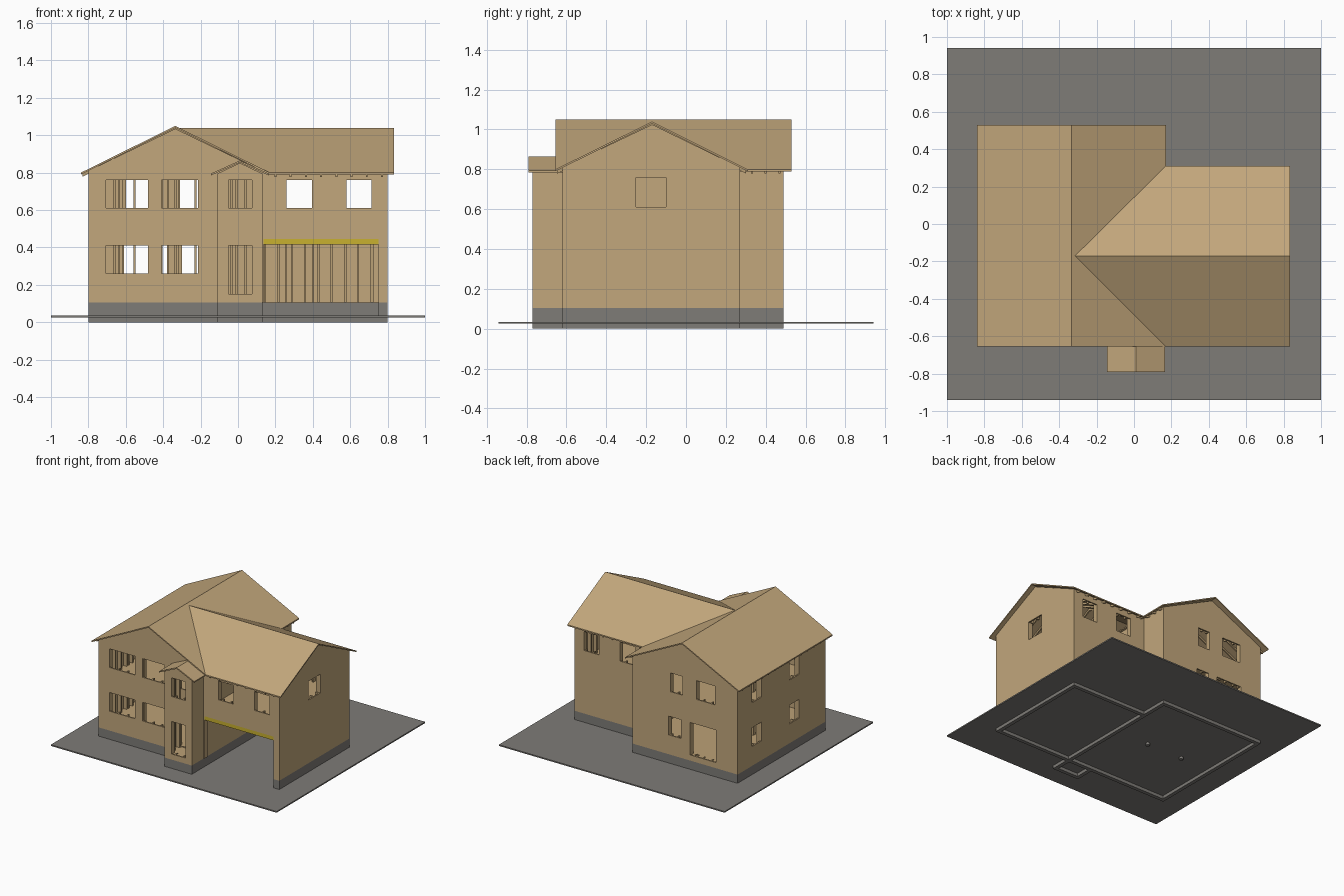
import bpy, bmesh
from mathutils import Vector

if "Cube" in bpy.data.objects:
    bpy.data.objects.remove(bpy.data.objects["Cube"])


def material(name, rgb):
    m = bpy.data.materials.new(name)
    m.use_nodes = True
    m.diffuse_color = (*rgb, 1)
    bsdf = next(n for n in m.node_tree.nodes if n.type == 'BSDF_PRINCIPLED')
    bsdf.inputs["Base Color"].default_value = (*rgb, 1)
    return m


TAN = material("tan sheathing", (.54, .385, .2))
LUMBER = material("framing lumber", (.5, .355, .18))
GREY = material("grey concrete", (.21, .2, .185))
YELLOW = material("yellow beam", (.58, .44, .03))

BASE, FLOOR, TOP = .105, .49, .81     # sill, upper floor and wall plate heights
SKIN = .01                            # sheathing thickness
UP, LOW = (.61, .76), (.26, .41)      # window heights
DOOR = (.15, .41)


def finish(name, bm, mat):
    bmesh.ops.recalc_face_normals(bm, faces=bm.faces)
    me = bpy.data.meshes.new(name)
    bm.to_mesh(me)
    bm.free()
    me.materials.append(mat)
    ob = bpy.data.objects.new(name, me)
    bpy.context.collection.objects.link(ob)
    return ob


def add_box(bm, lo, hi):
    lo, hi = Vector(lo), Vector(hi)
    verts = bmesh.ops.create_cube(bm, size=1)["verts"]
    for v in verts:
        v.co = (lo + hi) / 2 + Vector(a * b for a, b in zip(v.co, hi - lo))


def boxes(name, mat, items):
    bm = bmesh.new()
    for lo, hi in items:
        add_box(bm, lo, hi)
    return finish(name, bm, mat)


def place(axis, u, d, z):
    """Point on a wall that runs along axis at depth d."""
    return (u, d, z) if axis == 'x' else (d, u, z)


def wall(name, axis, d, inward, span, holes=(), apex=None, bottom=BASE, top=TOP):
    """Sheathing with openings (u0, u1, z0, z1), gable top and studs inside."""
    bm = bmesh.new()
    mid = d + inward * SKIN / 2
    us = sorted({*span, *(u for h in holes for u in h[:2])})
    zs = sorted({bottom, top, *(z for h in holes for z in h[2:])})
    grid = {(u, z): bm.verts.new(place(axis, u, mid, z)) for u in us for z in zs}
    for a, b in zip(us, us[1:]):
        for c, e in zip(zs, zs[1:]):
            u, z = (a + b) / 2, (c + e) / 2
            if not any(h[0] < u < h[1] and h[2] < z < h[3] for h in holes):
                bm.faces.new([grid[k] for k in ((a, c), (b, c), (b, e), (a, e))])
    if apex:
        bm.faces.new([bm.verts.new(place(axis, u, mid, z)) for u, z in
                      ((span[0], top), (span[1], top), apex)])
    ob = finish(name, bm, TAN)
    sol = ob.modifiers.new("thickness", 'SOLIDIFY')
    sol.thickness, sol.offset = SKIN, 0

    # Studs, cut around the openings
    bm = bmesh.new()
    n = max(2, round((span[1] - span[0]) / .075))
    step = (span[1] - span[0] - .03) / n
    places = [span[0] + .015 + i * step for i in range(n + 1)]
    places += [u for h in holes for u in (h[0] - .005, h[1] + .005)]
    d0, d1 = sorted((d + inward * SKIN, d + inward * .04))
    for u in places:
        if not span[0] < u < span[1]:
            continue
        for z0, z1 in ((bottom, .455), (FLOOR, top - .01)):
            cuts = [h for h in holes if h[0] < u < h[1] and h[2] < z1 and h[3] > z0]
            for h in sorted(cuts, key=lambda h: h[2]):
                if h[2] > z0:
                    add_box(bm, place(axis, u - .005, d0, z0), place(axis, u + .005, d1, h[2]))
                z0 = h[3]
            if z0 < z1:
                add_box(bm, place(axis, u - .005, d0, z0), place(axis, u + .005, d1, z1))
    finish(name + "_studs", bm, LUMBER)


def windows(ranges, rows):
    return [(a, b, *r) for a, b in ranges for r in rows]


def roof(name, polys, thick=.01):
    """Roof planes given by their top faces, thickened downward."""
    bm = bmesh.new()
    for p in polys:
        top = [bm.verts.new(q) for q in p]
        low = [bm.verts.new((x, y, z - thick)) for x, y, z in p]
        bm.faces.new(top)
        bm.faces.new(low[::-1])
        for i in range(len(p)):
            j = (i + 1) % len(p)
            bm.faces.new((top[i], low[i], low[j], top[j]))
    return finish(name, bm, TAN)


def rafters(name, axis, stations, eave, ridge, drop=.01, depth=.016):
    """Sloping boards under a roof plane; eave and ridge are (u, z)."""
    bm = bmesh.new()
    for s in stations:
        rings = []
        for off in (-.005, .005):
            pts = [(*eave, drop), (*ridge, drop), (*ridge, drop + depth), (*eave, drop + depth)]
            rings.append([bm.verts.new(place(axis, u, s + off, z - k)) for u, z, k in pts])
        a, b = rings
        bm.faces.new(a)
        bm.faces.new(b[::-1])
        for i in range(4):
            j = (i + 1) % 4
            bm.faces.new((a[i], b[i], b[j], a[j]))
    finish(name, bm, LUMBER)


def spread(a, b, n):
    return [a + (b - a) * i / (n - 1) for i in range(n)]


# Plot plane and foundation
W, E, M = -.8, .8, .13                # outer walls and wing division
S, N, NE, P = -.62, .49, .27, -.77    # front, back, side-wing back, porch front
PW = -.11                             # porch side
T = .03
boxes("ground", GREY, [((-1, -.94, .025), (1, .94, .035))])
boxes("foundation", GREY, [
    ((W, S, 0), (M, S + T, BASE)), ((W, N - T, 0), (M, N, BASE)),
    ((W, S, 0), (W + T, N, BASE)), ((M - T, S, 0), (M, N, BASE)),
    ((M, NE - T, 0), (E, NE, BASE)), ((E - T, S, 0), (E, NE, BASE)),
    ((.75, S, 0), (E, S + T, BASE)), ((M, S, 0), (.75, S + T, .032)),
    ((PW, P, 0), (M, P + T, BASE)), ((PW, P, 0), (PW + T, S, BASE)),
    ((M - T, P, 0), (M, S, BASE))])

# Inner posts carrying the floor
for i, x in enumerate((-.51, -.19)):
    bm = bmesh.new()
    bmesh.ops.create_cone(bm, cap_ends=True, segments=16, radius1=.015, radius2=.015, depth=.13)
    bmesh.ops.translate(bm, verts=bm.verts, vec=(x, -.07, .07))
    finish("floor_post_%d" % (i + 1), bm, GREY)

# Floors
I = .012
boxes("first_floor", LUMBER, [((W + I, S + I, .12), (M - I, N - I, .145)),
                              ((PW + I, P + I, .12), (M - I, S + I, .145))])
boxes("second_floor", LUMBER, [((W + I, S + I, .455), (M - I, N - I, FLOOR)),
                               ((PW + I, P + I, .455), (M - I, S + I, FLOOR)),
                               ((M, S + I, .455), (E - I, NE - I, FLOOR))])

# Main wing walls
ridge_x, ridge_y = -.335, -.17
both = (UP, LOW)
passage = [(-.09, .11, *UP), (-.09, .11, *DOOR)]
wall("main_front_wall", 'x', S, 1, (W, M),
     windows([(-.705, -.48), (-.41, -.215)], both) + passage, (ridge_x, 1.035))
wall("main_back_wall", 'x', N, -1, (W, M),
     windows([(-.6, -.435), (-.31, -.205)], (UP,)) +
     [(-.3, -.19, *LOW), (-.61, -.38, *DOOR)], (ridge_x, 1.035))
wall("main_outer_wall", 'y', W, 1, (S, N), windows([(-.29, -.165), (.19, .305)], both))
wall("main_inner_wall", 'y', M, -1, (S, N))

# Garage wing walls
side = windows([(.26, .395), (.58, .715)], (UP,))
wall("garage_front_wall", 'x', S, 1, (M, E), side + [(.137, .75, BASE, .445)])
wall("garage_back_wall", 'x', NE, -1, (M, E), side)
wall("garage_gable_wall", 'y', E, -1, (S, NE), [(-.25, -.1, *UP)], (ridge_y, 1.025))
boxes("garage_beam", YELLOW, [((.137, S, .415), (.75, S + .04, .445))])

# Porch walls
wall("porch_front_wall", 'x', P, 1, (PW, M), [(-.05, .075, *UP), (-.05, .075, *DOOR)],
     (.01, .852), top=.795)
wall("porch_left_wall", 'y', M, -1, (P, S), top=.795)
wall("porch_right_wall", 'y', PW, 1, (P, S), top=.795)

# Inner partition of bare studs
boxes("partition_studs", LUMBER,
      [((x - .005, -.085, z0), (x + .005, -.055, z1))
       for x in spread(-.77, .1, 9) for z0, z1 in ((.145, .455), (FLOOR, TOP))])

# Roofs
F, B, EZ = -.655, .53, .8
roof("main_roof", [[(e, F, EZ), (e, B, EZ), (ridge_x, B, 1.05), (ridge_x, F, 1.05)]
                   for e in (-.84, .17)])
roof("garage_roof", [[(.168, y, EZ), (.835, y, EZ), (.835, ridge_y, 1.04), (-.315, ridge_y, 1.04)]
                     for y in (-.655, .31)])
roof("porch_roof", [[(e, -.79, .795), (e, S, .795), (.01, S, .865), (.01, -.79, .865)]
                    for e in (-.145, .165)])
rafters("main_rafters_outer", 'x', spread(-.6, .47, 14), (-.832, .804), (ridge_x, 1.05))
rafters("main_rafters_inner", 'x', spread(.33, .47, 3), (.162, .804), (ridge_x, 1.05))
for label, y in (("front", -.647), ("back", .302)):
    rafters("garage_rafters_" + label, 'y', spread(.2, .77, 8), (y, .804), (ridge_y, 1.04))
